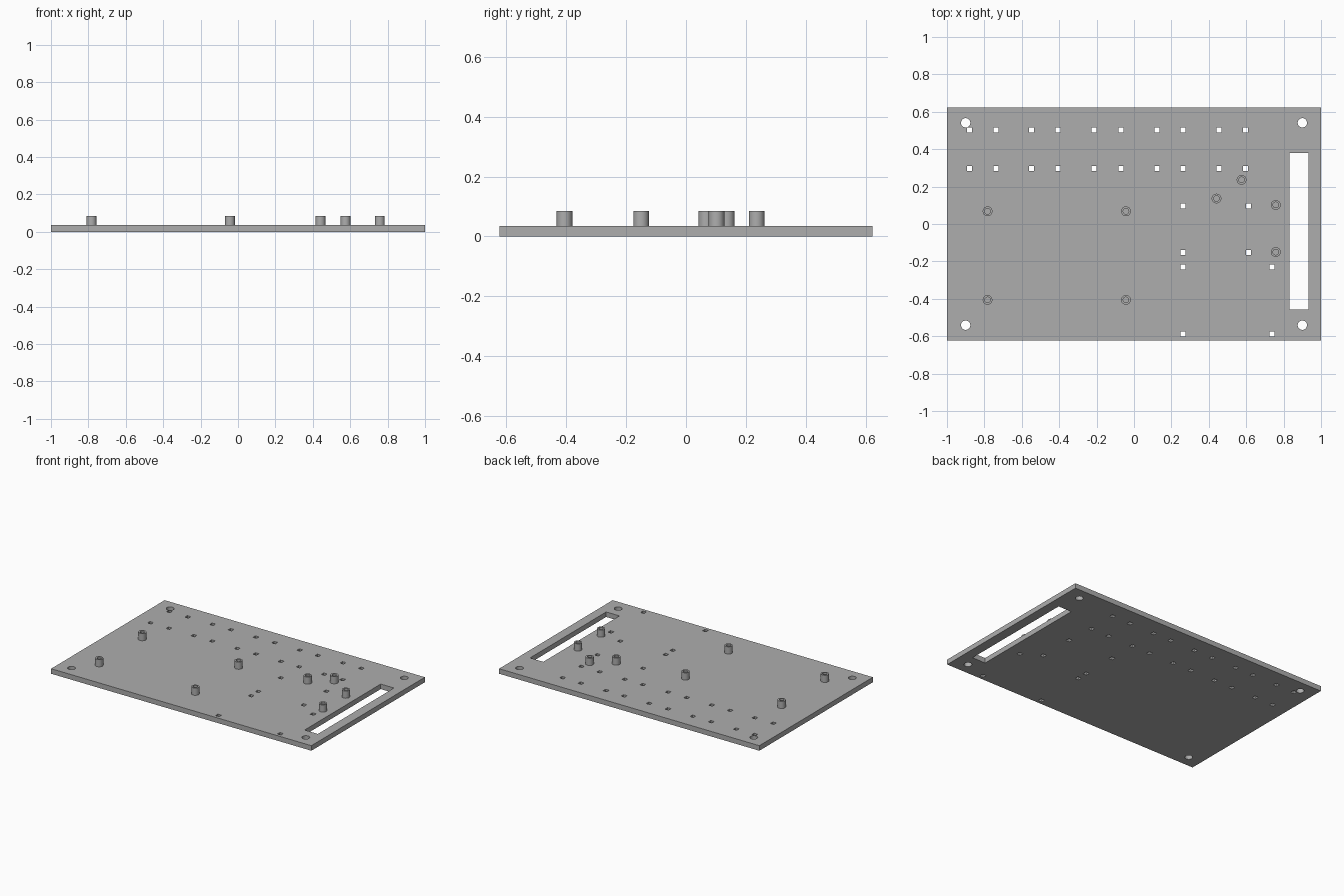
import bpy, bmesh, math
from mathutils import Matrix

cube = bpy.data.objects.get("Cube")
if cube:
    bpy.data.objects.remove(cube, do_unlink=True)

PLATE_Z, POST_Z = 0.035, 0.085

grey = bpy.data.materials.new("plain grey")
grey.use_nodes = True
colour = (0.42, 0.42, 0.42, 1)
grey.diffuse_color = colour
grey.node_tree.nodes["Principled BSDF"].inputs["Base Color"].default_value = colour


def make_object(name, bm):
    bmesh.ops.recalc_face_normals(bm, faces=bm.faces[:])
    mesh = bpy.data.meshes.new(name)
    bm.to_mesh(mesh)
    bm.free()
    mesh.materials.append(grey)
    obj = bpy.data.objects.new(name, mesh)
    bpy.context.collection.objects.link(obj)
    return obj


def add_box(bm, x, y, z, sx, sy, sz):
    place = Matrix.Translation((x, y, z)) @ Matrix.Diagonal((sx, sy, sz, 1))
    bmesh.ops.create_cube(bm, size=1, matrix=place)


def select_only(obj):
    bpy.ops.object.select_all(action='DESELECT')
    obj.select_set(True)
    bpy.context.view_layer.objects.active = obj


# Base plate
bm = bmesh.new()
add_box(bm, 0, 0, PLATE_Z / 2, 2, 1.246, PLATE_Z)
plate = make_object("base_plate", bm)

# Long slot and small square pin holes
pins = [(x, y) for y in (0.503, 0.297)
        for x in (-0.88, -0.738, -0.547, -0.406, -0.214,
                  -0.07, 0.123, 0.262, 0.455, 0.596)]
pins += [(x, y) for x in (0.262, 0.612) for y in (0.097, -0.152)]
pins += [(x, y) for x in (0.262, 0.738) for y in (-0.23, -0.588)]
bm = bmesh.new()
add_box(bm, 0.882, -0.038, 0, 0.102, 0.836, 0.2)
for x, y in pins:
    add_box(bm, x, y, 0, 0.027, 0.027, 0.2)
square_cutter = make_object("square_hole_cutter", bm)

# Round corner holes
bm = bmesh.new()
for x in (-0.9, 0.9):
    for y in (-0.541, 0.541):
        bmesh.ops.create_cone(bm, cap_ends=True, segments=32, radius1=0.025,
                              radius2=0.025, depth=0.2,
                              matrix=Matrix.Translation((x, y, 0)))
round_cutter = make_object("corner_hole_cutter", bm)

for cutter in (square_cutter, round_cutter):
    cutter.hide_render = True
    mod = plate.modifiers.new("holes", 'BOOLEAN')
    mod.operation = 'DIFFERENCE'
    mod.solver = 'EXACT'
    mod.object = cutter
    select_only(plate)
    bpy.ops.object.modifier_apply(modifier=mod.name)
    bpy.data.objects.remove(cutter, do_unlink=True)

# Hollow standoff posts, each a spun profile with a blind bore
posts = [(x, y) for x in (-0.783, -0.043) for y in (0.068, -0.406)]
posts += [(0.441, 0.136), (0.575, 0.236), (0.758, 0.102), (0.758, -0.15)]
profile = [(0.026, PLATE_Z - 0.005), (0.026, POST_Z),
           (0.015, POST_Z), (0.015, PLATE_Z + 0.001), (0, PLATE_Z + 0.001)]
for i, (x, y) in enumerate(posts, 1):
    bm = bmesh.new()
    verts = [bm.verts.new((r, 0, z)) for r, z in profile]
    edges = [bm.edges.new(pair) for pair in zip(verts, verts[1:])]
    bmesh.ops.spin(bm, geom=verts + edges, cent=(0, 0, 0), axis=(0, 0, 1),
                   angle=math.tau, steps=32)
    bmesh.ops.remove_doubles(bm, verts=bm.verts[:], dist=0.0005)
    post = make_object(f"standoff_post_{i}", bm)
    post.location = (x, y, 0)
    select_only(post)
    bpy.ops.object.shade_smooth_by_angle(angle=math.radians(30))
